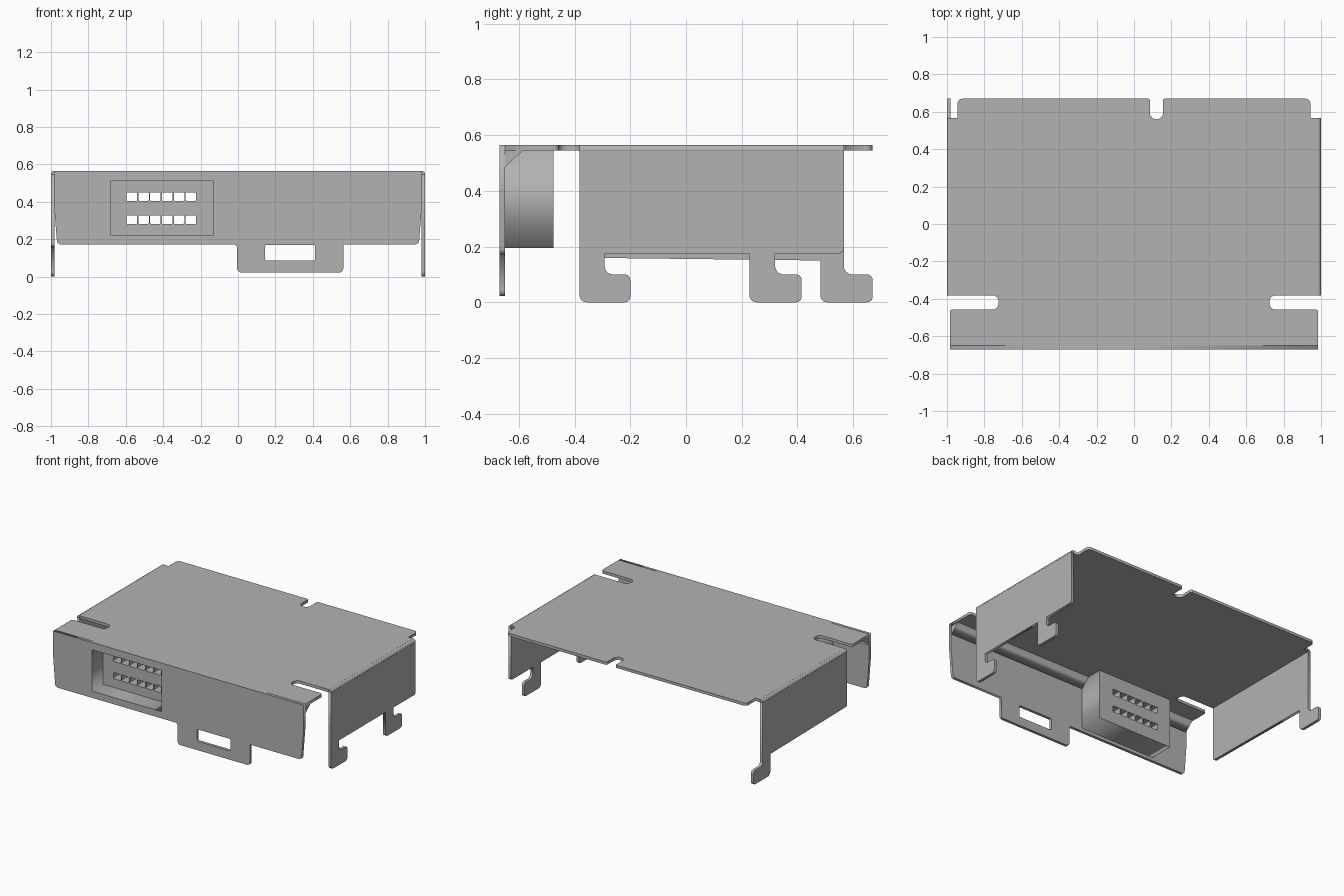
import bpy
from math import sin, cos, pi
from mathutils import Matrix

cube = bpy.data.objects.get("Cube")
if cube:
    bpy.data.objects.remove(cube)

T = 0.02  # sheet thickness

steel = bpy.data.materials.new("plain_grey_metal")
steel.use_nodes = True
GREY = (0.45, 0.45, 0.45, 1)
steel.diffuse_color = GREY
steel.node_tree.nodes["Principled BSDF"].inputs["Base Color"].default_value = GREY

# Drawing planes: sheet u, v and extrusion direction
PLANES = {
    "top": Matrix.Identity(4),
    "front": Matrix(((1, 0, 0, 0), (0, 0, -1, 0), (0, 1, 0, 0), (0, 0, 0, 1))),
    "side": Matrix(((0, 0, 1, 0), (1, 0, 0, 0), (0, 1, 0, 0), (0, 0, 0, 1))),
}


def rounded(corners, steps=6):
    """Corners are (u, v) or (u, v, radius); returns the filleted outline."""
    out = []
    n = len(corners)
    for i, c in enumerate(corners):
        u, v = c[:2]
        r = c[2] if len(c) > 2 else 0
        if not r:
            out.append((u, v))
            continue
        dirs = []
        for q in (corners[i - 1], corners[(i + 1) % n]):
            du, dv = q[0] - u, q[1] - v
            length = (du * du + dv * dv) ** 0.5
            dirs.append((du / length, dv / length))
        (au, av), (bu, bv) = dirs
        for k in range(steps + 1):
            a = k / steps * pi / 2
            s, t = r * (1 - sin(a)), r * (1 - cos(a))
            out.append((u + s * au + t * bu, v + s * av + t * bv))
    return out


def rect(u0, u1, v0, v1, r=0):
    return [(u0, v0, r), (u1, v0, r), (u1, v1, r), (u0, v1, r)]


def plate(name, plane, lo, hi, *loops):
    """Extrude an outline (with optional hole loops) between lo and hi."""
    curve = bpy.data.curves.new(name, "CURVE")
    curve.dimensions = "2D"
    curve.fill_mode = "BOTH"
    curve.extrude = (hi - lo) / 2
    for loop in loops:
        pts = rounded(loop)
        spline = curve.splines.new("POLY")
        spline.points.add(len(pts) - 1)
        for p, (u, v) in zip(spline.points, pts):
            p.co = (u, v, 0, 1)
        spline.use_cyclic_u = True
    tmp = bpy.data.objects.new(name + "_outline", curve)
    bpy.context.collection.objects.link(tmp)
    bpy.context.view_layer.update()
    graph = bpy.context.evaluated_depsgraph_get()
    mesh = bpy.data.meshes.new_from_object(tmp.evaluated_get(graph))
    bpy.data.objects.remove(tmp)
    mid = (lo + hi) / 2
    mesh.transform(PLANES[plane] @ Matrix.Translation((0, 0, -mid if plane == "front" else mid)))
    mesh.materials.clear()
    mesh.materials.append(steel)
    mesh.name = name
    obj = bpy.data.objects.new(name, mesh)
    bpy.context.collection.objects.link(obj)
    return obj


# Top deck with relief slots, rear lip and rear notch
def deck_side(s):
    return [(s * 0.985, -0.65), (s * 0.985, -0.457, 0.015), (s * 0.725, -0.457, 0.03),
            (s * 0.725, -0.382, 0.03), (s * 0.98, -0.382), (s * 0.98, 0.567),
            (s * 0.943, 0.567), (s * 0.943, 0.67, 0.025)]


notch = [(0.155, 0.67, 0.01), (0.155, 0.56, 0.034), (0.085, 0.56, 0.034), (0.085, 0.67, 0.01)]
plate("top_deck", "top", 0.545, 0.565, deck_side(1) + notch + deck_side(-1)[::-1])

# Rounded bends joining the deck to the side walls
for s, side in ((1, "left"), (-1, "right")):
    plate(side + "_bend", "front", -0.382, 0.567,
          [(s * 0.98, 0.545), (s, 0.545), (s, 0.565, 0.018), (s * 0.98, 0.565)])


# Side walls with hooked feet
def hook(y0, y1, y2, top):
    return [(y0, top), (y0, 0, 0.025), (y2, 0, 0.02), (y2, 0.1, 0.02), (y1, 0.1, 0.03)]


plate("left_wall", "side", 1 - T, 1,
      [(-0.382, 0.545)] + hook(-0.382, -0.292, -0.2, 0.3)
      + [(-0.292, 0.175)] + hook(0.228, 0.32, 0.415, 0.175)
      + [(0.32, 0.175), (0.567, 0.175, 0.02), (0.567, 0.545)])
plate("right_wall", "side", -1, T - 1,
      [(-0.382, 0.545), (-0.382, 0.16, 0.015)] + hook(0.482, 0.567, 0.67, 0.15)
      + [(0.567, 0.545)])

# Front panel with slotted tab and socket opening
opening = rect(-0.68, -0.133, 0.22, 0.513)
plate("front_panel", "front", -0.67, -0.65,
      [(-0.985, 0.565), (-0.985, 0.4), (-0.967, 0.172, 0.02), (-0.005, 0.172, 0.02),
       (-0.005, 0.022, 0.022), (0.563, 0.022, 0.022), (0.563, 0.172), (0.967, 0.172, 0.02),
       (0.985, 0.4), (0.985, 0.565)],
      rect(0.145, 0.412, 0.085, 0.17, 0.01), opening)

# Corner wedges stiffening the front fold on both sides of the socket
for name, x0, x1 in (("right_wedge", -0.98, -0.7), ("left_wedge", -0.112, 0.98)):
    plate(name, "side", x0, x1, [(-0.65, 0.485), (-0.585, 0.545), (-0.65, 0.545)])

# Recessed socket: surrounding walls and a back wall with two rows of pin holes
shell = rect(-0.7, -0.112, 0.195, 0.545)
plate("socket_walls", "front", -0.65, -0.545, shell, opening)
holes = [rect(x, x + 0.056, z, z + 0.044, 0.005)
         for z in (0.282, 0.405) for x in [-0.596 + 0.0632 * i for i in range(6)]]
plate("socket_back", "front", -0.545, -0.475, shell, *holes)
